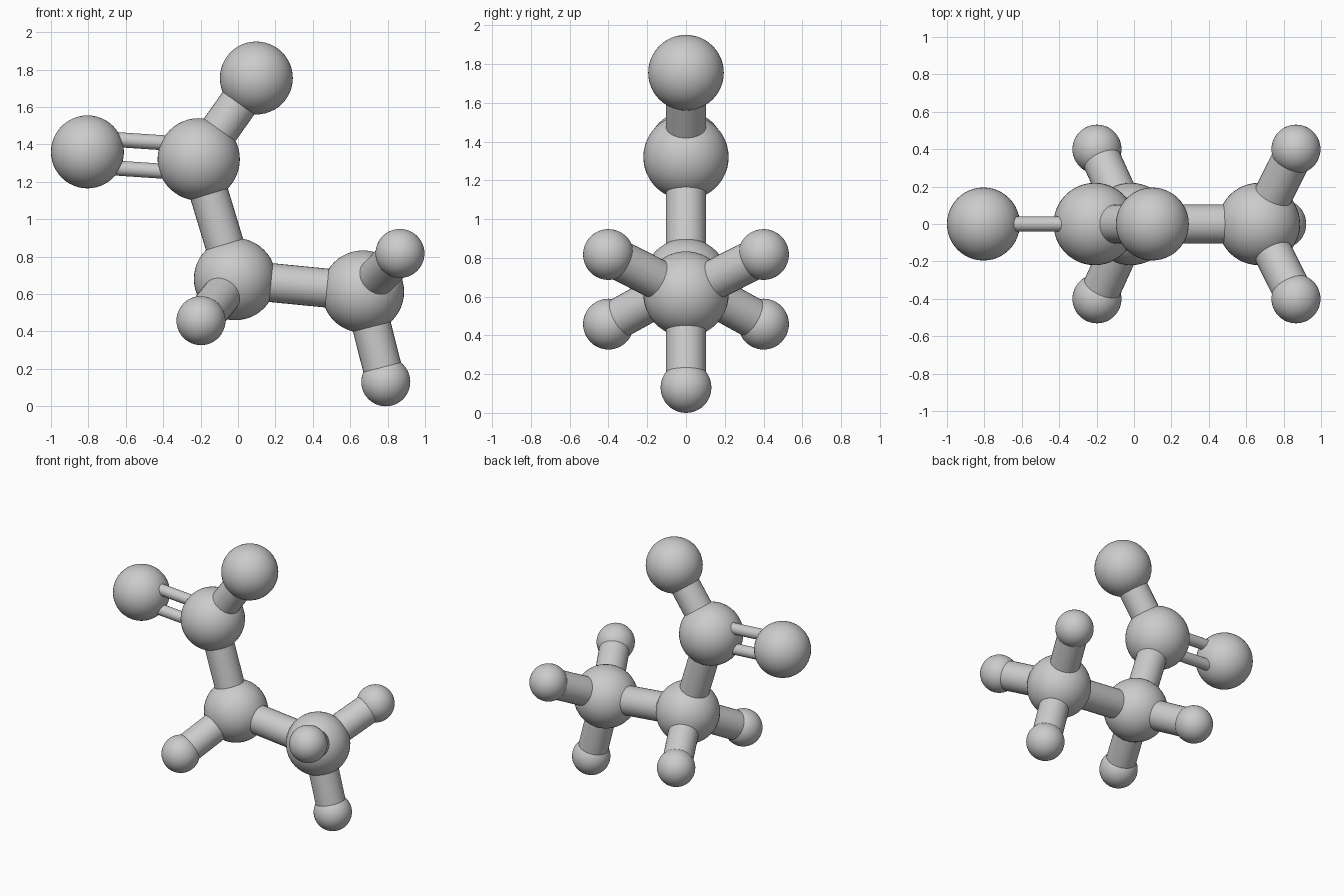
import bpy
from mathutils import Vector

cube = bpy.data.objects.get("Cube")
if cube:
    bpy.data.objects.remove(cube, do_unlink=True)

GREY = (0.6, 0.6, 0.6, 1.0)
grey = bpy.data.materials.new("grey")
grey.use_nodes = True
grey.diffuse_color = GREY
grey.node_tree.nodes["Principled BSDF"].inputs["Base Color"].default_value = GREY


def finish(name):
    obj = bpy.context.object
    obj.name = name
    obj.data.materials.append(grey)
    bpy.ops.object.shade_smooth_by_angle()
    return obj


def ball(name, centre, radius):
    bpy.ops.mesh.primitive_uv_sphere_add(segments=48, ring_count=24, radius=radius, location=centre)
    return finish(name)


def rod(name, start, end, radius):
    axis = end - start
    bpy.ops.mesh.primitive_cylinder_add(vertices=32, radius=radius, depth=axis.length,
                                        location=(start + end) / 2)
    obj = finish(name)
    obj.rotation_euler = axis.to_track_quat("Z", "Y").to_euler()
    return obj


LARGE, MEDIUM, SMALL = 0.22, 0.195, 0.131
THICK, THIN = 0.104, 0.04

# Balls: position and radius
balls = {
    "upper_hub": ((-0.21, 0, 1.32), LARGE),
    "middle_hub": ((-0.016, 0, 0.68), LARGE),
    "side_hub": ((0.668, 0, 0.613), LARGE),
    "top_ball": ((0.098, 0, 1.755), MEDIUM),
    "right_ball": ((-0.805, 0, 1.36), MEDIUM),
    "bottom_ball": ((0.79, 0, 0.131), SMALL),
}
for side, s in (("front", -1), ("back", 1)):
    balls[f"middle_{side}_ball"] = ((-0.198, s * 0.4, 0.458), SMALL)
    balls[f"side_{side}_ball"] = ((0.866, s * 0.4, 0.817), SMALL)

for name, (centre, radius) in balls.items():
    ball(name, centre, radius)


def at(name):
    return Vector(balls[name][0])


# Single rods joining the balls
links = [("upper_hub", "middle_hub"), ("middle_hub", "side_hub"),
         ("upper_hub", "top_ball"), ("side_hub", "bottom_ball")]
for hub in ("middle", "side"):
    for side in ("front", "back"):
        links.append((f"{hub}_hub", f"{hub}_{side}_ball"))
for a, b in links:
    rod(f"rod_{a}_to_{b}", at(a), at(b), THICK)

# Pair of thin parallel rods
start, end = at("right_ball"), at("upper_hub")
across = (end - start).normalized().cross(Vector((0, 1, 0)))
for name, s in (("upper", 1), ("lower", -1)):
    offset = across * s * 0.076
    rod(f"{name}_thin_rod", start + offset, end + offset, THIN)
